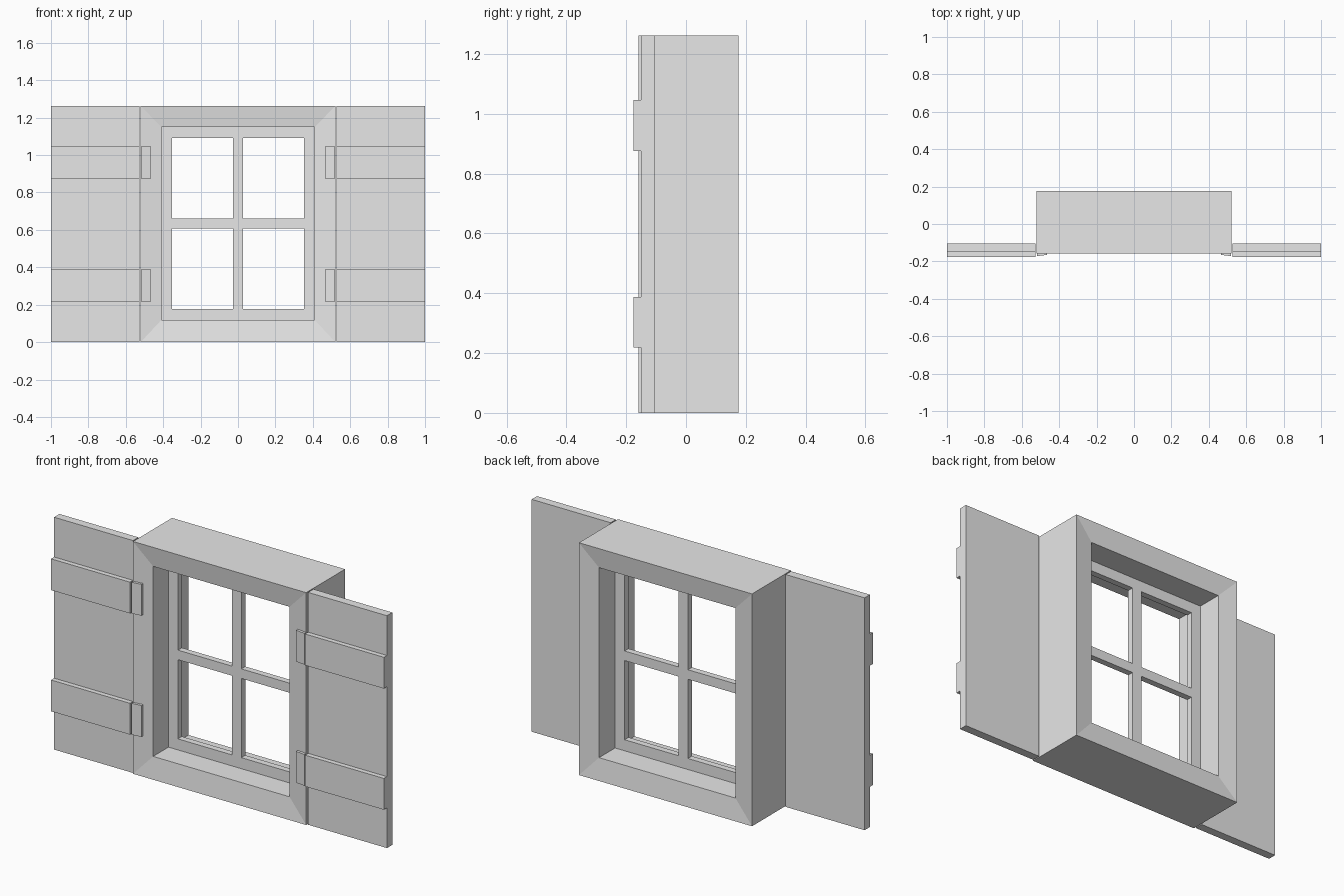
import bpy
import bmesh

cube = bpy.data.objects.get("Cube")
if cube:
    bpy.data.objects.remove(cube, do_unlink=True)

# One plain grey for everything
GREY = (0.8, 0.8, 0.8, 1.0)
grey = bpy.data.materials.new("plain_grey")
grey.diffuse_color = GREY
grey.use_nodes = True
grey.node_tree.nodes["Principled BSDF"].inputs["Base Color"].default_value = GREY

HEIGHT = 1.262
FRONT, BACK = -0.158, 0.176
SLOPE = 0.015


def finish(name, bm):
    bmesh.ops.recalc_face_normals(bm, faces=bm.faces)
    mesh = bpy.data.meshes.new(name)
    bm.to_mesh(mesh)
    bm.free()
    mesh.materials.append(grey)
    obj = bpy.data.objects.new(name, mesh)
    bpy.context.collection.objects.link(obj)
    return obj


def prism(name, outline, z0, z1):
    """Extrude a plan outline of (x, y) points from z0 up to z1."""
    bm = bmesh.new()
    base = bm.faces.new([bm.verts.new((x, y, z0)) for x, y in outline])
    top = bmesh.ops.extrude_face_region(bm, geom=[base])["geom"]
    verts = [v for v in top if isinstance(v, bmesh.types.BMVert)]
    bmesh.ops.translate(bm, verts=verts, vec=(0, 0, z1 - z0))
    return finish(name, bm)


def box(name, x0, x1, y0, y1, z0, z1):
    return prism(name, [(x0, y0), (x1, y0), (x1, y1), (x0, y1)], z0, z1)


# Deep casing: rectangular rings joined in a loop, faces sloping to the opening
bm = bmesh.new()
outer, inner = (0.52, 0, HEIGHT), (0.41, 0.118, 1.15)
rings = []
for (half, low, high), y in ((outer, FRONT), (inner, FRONT + SLOPE),
                             (inner, BACK - SLOPE), (outer, BACK)):
    corners = ((-half, low), (half, low), (half, high), (-half, high))
    rings.append([bm.verts.new((x, y, z)) for x, z in corners])
for r in range(4):
    a, b = rings[r], rings[(r + 1) % 4]
    for i in range(4):
        j = (i + 1) % 4
        bm.faces.new((a[i], a[j], b[j], b[i]))
finish("window_casing", bm)

# Four-pane sash: a grid with the pane cells left out, then thickened
bm = bmesh.new()
xs = (-0.41, -0.353, -0.028, 0.028, 0.353, 0.41)
zs = (0.118, 0.178, 0.608, 0.66, 1.092, 1.15)
grid = [[bm.verts.new((x, -0.011, z)) for x in xs] for z in zs]
for r in range(5):
    for c in range(5):
        if not (r % 2 and c % 2):
            bm.faces.new((grid[r][c], grid[r][c + 1],
                          grid[r + 1][c + 1], grid[r + 1][c]))
extruded = bmesh.ops.extrude_face_region(bm, geom=bm.faces[:])["geom"]
bmesh.ops.translate(bm, vec=(0, 0.034, 0),
                    verts=[v for v in extruded if isinstance(v, bmesh.types.BMVert)])
finish("window_sash", bm)

# Shutters with straps, and hinge tabs following the slope of the casing
for side, s in (("left", 1), ("right", -1)):
    box(side + "_shutter", s * 0.526, s * 1.0, -0.15, -0.104, 0, HEIGHT)
    for level, z0, z1 in (("lower", 0.218, 0.388), ("upper", 0.876, 1.046)):
        box(f"{side}_{level}_strap", s * 0.526, s * 1.0, -0.176, -0.15, z0, z1)
        tab = [(0.519, -0.172), (0.465, -0.165), (0.465, -0.145), (0.519, -0.15)]
        prism(f"{side}_{level}_hinge_tab", [(s * x, y) for x, y in tab], z0, z1)
